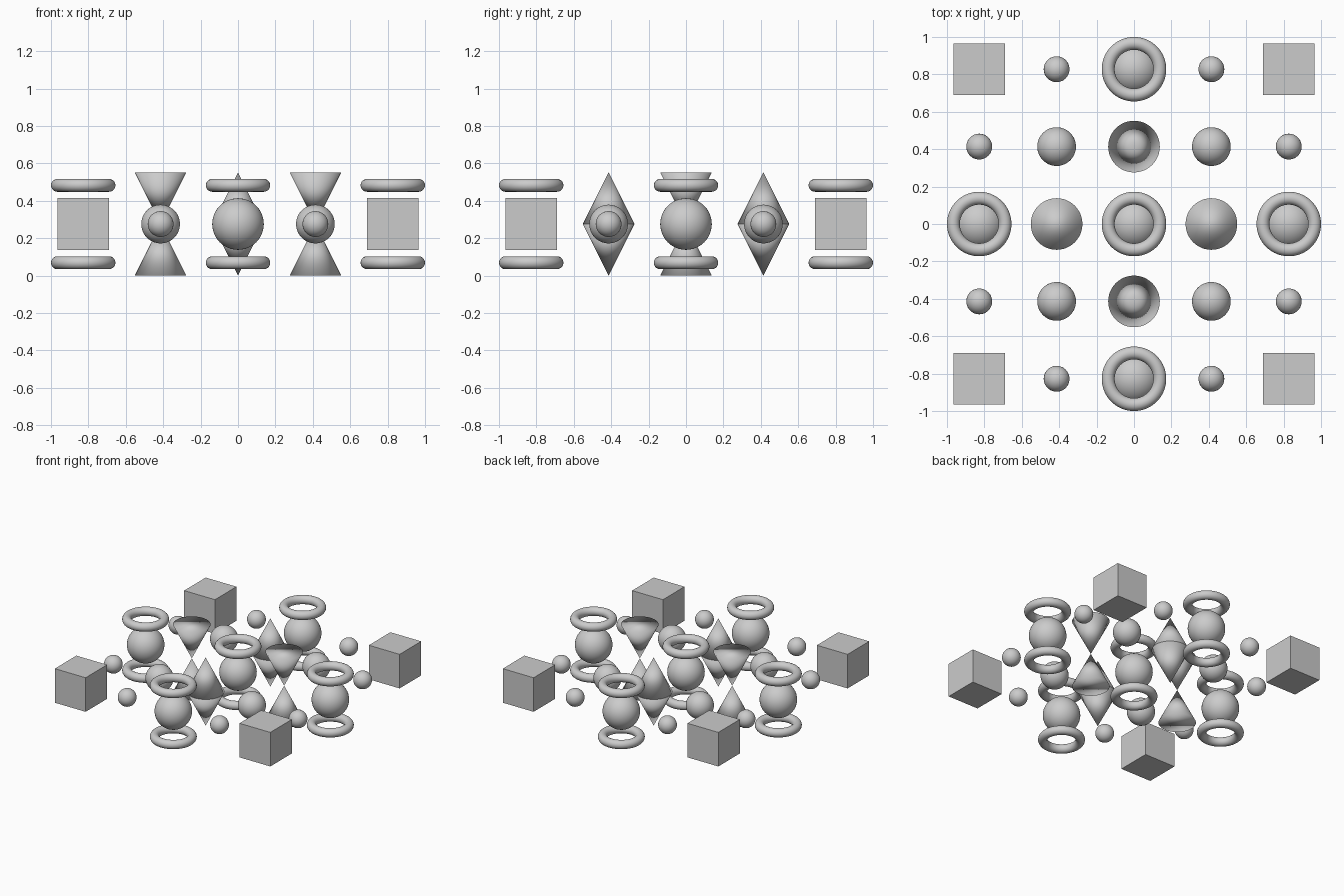
import bpy
from math import pi

if "Cube" in bpy.data.objects:
    bpy.data.objects.remove(bpy.data.objects["Cube"])

U = 1 / 7.25      # basic unit: radius of the large spheres
S = 3 * U         # spacing of the layout grid
ZC = 2 * U        # height of the middle plane


def finish(name, smooth=True):
    ob = bpy.context.object
    ob.name = name
    if smooth:
        bpy.ops.object.shade_smooth()
    return ob


def ball(name, x, y, r):
    bpy.ops.mesh.primitive_uv_sphere_add(segments=48, ring_count=24, radius=r, location=(x, y, ZC))
    finish(name)


def ring(name, x, y, z):
    bpy.ops.mesh.primitive_torus_add(major_radius=U, minor_radius=U / 4, major_segments=64,
                                     minor_segments=20, location=(x, y, z))
    finish(name)


def cone(name, x, y, z, flip):
    bpy.ops.mesh.primitive_cone_add(vertices=48, radius1=U, radius2=0, depth=2 * U,
                                    location=(x, y, z), rotation=(pi if flip else 0, 0, 0))
    finish(name)


# Corner cubes and medium balls on the diagonals
for sx in (-1, 1):
    for sy in (-1, 1):
        bpy.ops.mesh.primitive_cube_add(size=2 * U, location=(2 * S * sx, 2 * S * sy, ZC))
        finish("corner_cube", smooth=False)
        ball("medium_ball", S * sx, S * sy, 0.75 * U)
        # Small balls between cubes and ringed balls
        ball("small_ball", S * sx, 2 * S * sy, 0.5 * U)
        ball("small_ball", 2 * S * sx, S * sy, 0.5 * U)

# Large balls with a ring above and below
for x, y in ((0, 0), (2 * S, 0), (-2 * S, 0), (0, 2 * S), (0, -2 * S)):
    ball("large_ball", x, y, U)
    ring("upper_ring", x, y, ZC + 1.5 * U)
    ring("lower_ring", x, y, ZC - 1.5 * U)

# Cone pairs: hourglasses along x, diamonds along y
for s in (-1, 1):
    cone("hourglass_top", S * s, 0, ZC + U, True)
    cone("hourglass_bottom", S * s, 0, ZC - U, False)
    cone("diamond_top", 0, S * s, ZC + U, False)
    cone("diamond_bottom", 0, S * s, ZC - U, True)
